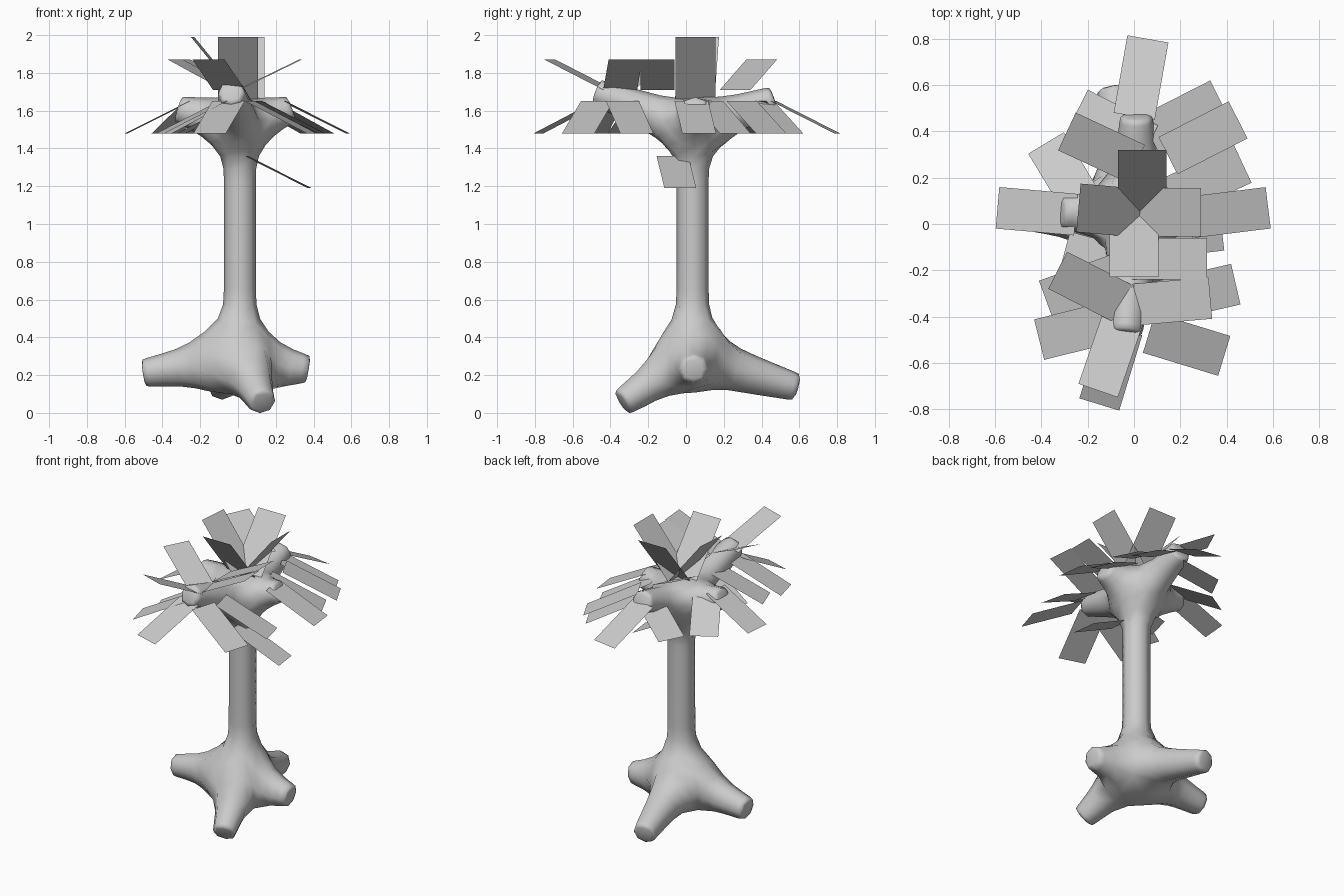
import bpy
from math import cos, sin, radians
from mathutils import Vector

cube = bpy.data.objects.get("Cube")
if cube:
    bpy.data.objects.remove(cube)

grey = bpy.data.materials.new("plain grey")
grey.use_nodes = True
grey.diffuse_color = (0.6, 0.6, 0.6, 1)
grey.node_tree.nodes["Principled BSDF"].inputs["Base Color"].default_value = grey.diffuse_color


def add_object(name, verts, edges, faces):
    mesh = bpy.data.meshes.new(name)
    mesh.from_pydata(verts, edges, faces)
    mesh.materials.append(grey)
    obj = bpy.data.objects.new(name, mesh)
    bpy.context.collection.objects.link(obj)
    return obj


# Trunk, roots and boughs: one skinned skeleton of (position, radius) points
points = [((.01, .03, .29), .17), ((.01, .035, .5), .093), ((.01, .035, .95), .092),
          ((.01, .035, 1.36), .092), ((.01, .03, 1.51), .14)]
edges = [(i, i + 1) for i in range(len(points) - 1)]


def add_limb(hub, tip, middle, radius):
    start, end = Vector(points[hub][0]), Vector(tip)
    n = len(points)
    points.append((start.lerp(end, .52), middle))
    points.append((start.lerp(end, .97), radius))
    points.append((end, radius))
    edges.extend([(hub, n), (n, n + 1), (n + 1, n + 2)])


for tip in [(-.505, .05, .21), (.375, .04, .23), (.13, -.34, .055), (-.09, .59, .135)]:
    add_limb(0, tip, .115, .08)
for tip in [(-.32, .05, 1.61), (.285, .05, 1.61), (-.035, -.48, 1.7), (.01, .47, 1.66)]:
    add_limb(4, tip, .105, .077)

tree = add_object("trunk", [p for p, r in points], edges, [])
tree.modifiers.new("skin", "SKIN").use_smooth_shade = True
for item, (p, r) in zip(tree.data.skin_vertices[0].data, points):
    item.radius = (r, r)
tree.data.skin_vertices[0].data[0].use_root = True
sub = tree.modifiers.new("round", "SUBSURF")
sub.levels = sub.render_levels = 1


# Leaves: flat rectangles given by tip position and heading in degrees
def add_leaves(name, tips, top, reach, rise, width):
    for x, y, heading in tips:
        c, s = cos(radians(heading)), sin(radians(heading))
        side = Vector((-s, c, 0)) * width / 2
        end = Vector((x, y, top))
        base = end - Vector((c * reach, s * reach, rise))
        add_object(name, [base - side, end - side, end + side, base + side], [], [(0, 1, 2, 3)])


crown = [(.035, .32, 90), (-.24, .07, 175), (.29, .05, 0), (0, -.23, 270)]
raised = [(-.155, -.72, 251), (-.33, -.2, 153), (.33, -.32, 5), (.315, -.15, 0), (-.29, .4, 155)]
drooping = [(.06, .8, 80), (.37, .54, 27), (.45, .45, 27), (.47, .26, 25), (.58, .07, 7),
            (.44, -.26, 13), (.39, -.57, -17), (-.15, -.78, 253), (-.41, -.5, 194),
            (-.38, -.33, 200), (-.59, .07, 175), (-.38, .35, 121), (-.24, .5, 153),
            (-.3, -.12, 165)]

add_leaves("crown_leaf", crown, 1.99, .27, .33, .21)
add_leaves("raised_leaf", raised, 1.87, .33, .16, .18)
add_leaves("drooping_leaf", drooping, 1.48, .34, -.17, .18)
add_leaves("low_leaf", [(.38, -.03, 7)], 1.19, .34, -.17, .17)
